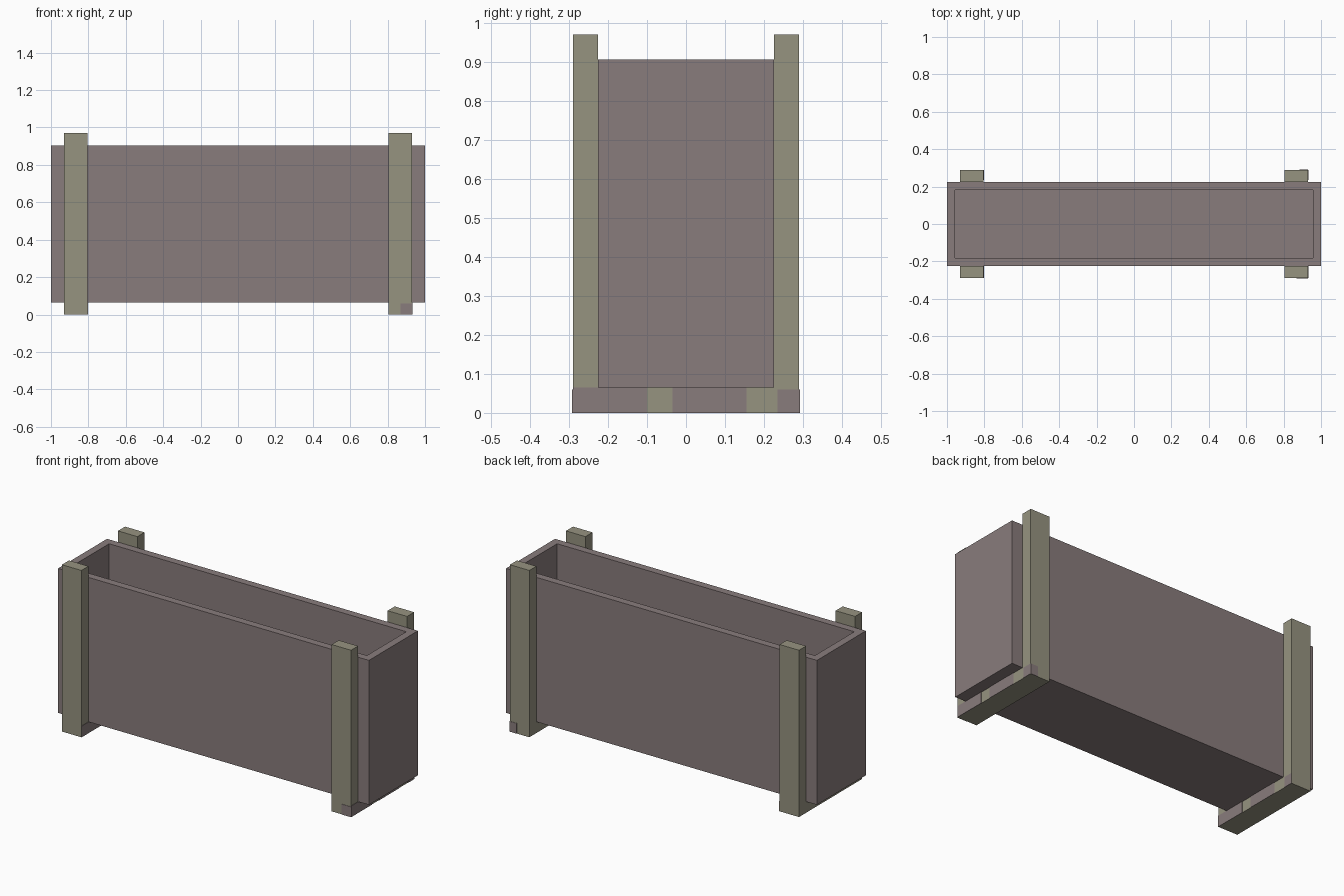
import bpy
import bmesh

cube = bpy.data.objects.get("Cube")
if cube:
    bpy.data.objects.remove(cube, do_unlink=True)


def material(name, rgb):
    m = bpy.data.materials.new(name)
    m.use_nodes = True
    m.diffuse_color = (*rgb, 1)
    bsdf = m.node_tree.nodes["Principled BSDF"]
    bsdf.inputs["Base Color"].default_value = (*rgb, 1)
    bsdf.inputs["Roughness"].default_value = 0.9
    return m


MAUVE = material("mauve_brown", (0.25, 0.202, 0.202))
OLIVE = material("olive_grey", (0.305, 0.292, 0.216))


def finish(bm, name, mat):
    bmesh.ops.recalc_face_normals(bm, faces=bm.faces)
    mesh = bpy.data.meshes.new(name)
    bm.to_mesh(mesh)
    bm.free()
    mesh.materials.append(mat)
    ob = bpy.data.objects.new(name, mesh)
    bpy.context.collection.objects.link(ob)
    return ob


def box(bm, lo, hi):
    verts = bmesh.ops.create_cube(bm, size=1)["verts"]
    for v in verts:
        v.co = [(a + b) / 2 + c * (b - a) for a, b, c in zip(lo, hi, v.co)]
    return verts


def plate(name, lo, hi):
    bm = bmesh.new()
    box(bm, lo, hi)
    return finish(bm, name, MAUVE)


# Open trough: inset the top face for the rim, then sink it to the floor
bm = bmesh.new()
box(bm, (-1, -0.225, 0.065), (1, 0.225, 0.905))
bm.normal_update()
top = max(bm.faces, key=lambda f: f.calc_center_median().z)
bmesh.ops.inset_region(bm, faces=[top], thickness=0.062)
inner = bmesh.ops.extrude_face_region(bm, geom=[top])["geom"]
bmesh.ops.delete(bm, geom=[top], context='FACES_ONLY')
for v in inner:
    if isinstance(v, bmesh.types.BMVert):
        v.co.z = 0.13
finish(bm, "trough", MAUVE)

# U-shaped cradles: two posts joined by a foot beam under the trough
PROFILE = [(-0.29, 0), (0.29, 0), (0.29, 0.97), (0.225, 0.97),
           (0.225, 0.065), (-0.225, 0.065), (-0.225, 0.97), (-0.29, 0.97)]
for side, x0, x1 in (("left", 0.805, 0.93), ("right", -0.93, -0.805)):
    bm = bmesh.new()
    face = bm.faces.new([bm.verts.new((x0, y, z)) for y, z in PROFILE])
    ext = bmesh.ops.extrude_face_region(bm, geom=[face])["geom"]
    for v in ext:
        if isinstance(v, bmesh.types.BMVert):
            v.co.x = x1
    finish(bm, side + "_cradle", OLIVE)

    # Worn patches along the foot beam
    for i, (y0, y1, z1) in enumerate([(-0.29, -0.1, 0.065), (-0.035, 0.155, 0.065),
                                      (0.235, 0.29, 0.06)]):
        plate(f"{side}_beam_patch_{i + 1}", (x1 - 0.002, y0, 0), (x1 + 0.002, y1, z1))

# Worn patches on the post feet
plate("front_foot_patch", (0.87, -0.292, 0), (0.93, -0.288, 0.06))
plate("back_foot_patch", (0.885, 0.288, 0), (0.93, 0.292, 0.06))
